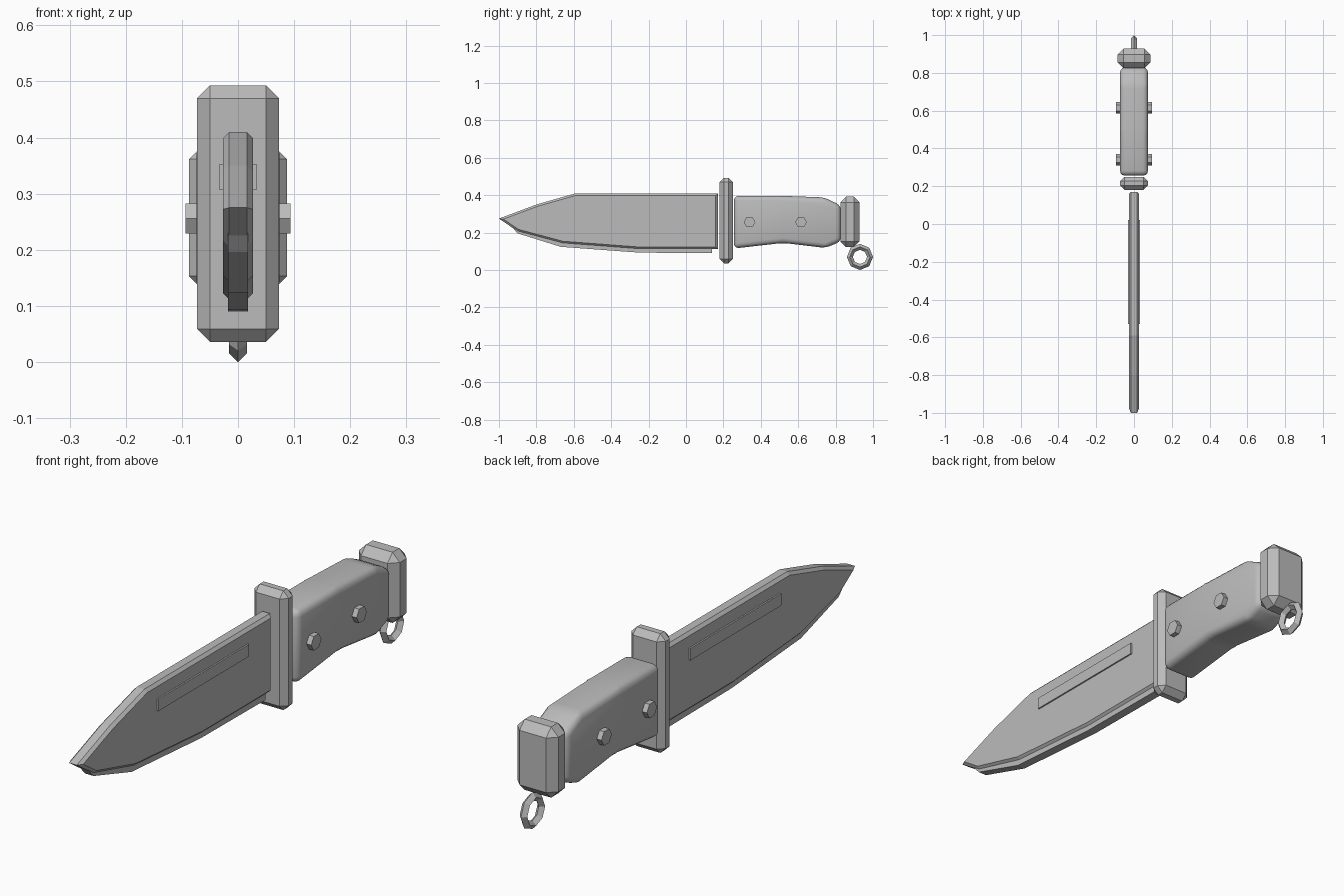
import bpy, bmesh, math
from mathutils import Matrix

if "Cube" in bpy.data.objects:
    bpy.data.objects.remove(bpy.data.objects["Cube"])

steel = bpy.data.materials.new("plain grey")
steel.diffuse_color = (0.5, 0.5, 0.5, 1)
steel.use_nodes = True
steel.node_tree.nodes["Principled BSDF"].inputs["Base Color"].default_value = steel.diffuse_color


def finish(name, bm):
    bmesh.ops.recalc_face_normals(bm, faces=bm.faces)
    me = bpy.data.meshes.new(name)
    bm.to_mesh(me)
    bm.free()
    me.materials.append(steel)
    ob = bpy.data.objects.new(name, me)
    bpy.context.collection.objects.link(ob)
    return ob


def slab(name, profile, half, bevel=0.0, segments=1, corners=False):
    """Side profile (y, z) extruded across x, with bevelled rims."""
    bm = bmesh.new()
    face = bm.faces.new([bm.verts.new((-half, y, z)) for y, z in profile])
    ext = bmesh.ops.extrude_face_region(bm, geom=[face])
    for v in ext["geom"]:
        if isinstance(v, bmesh.types.BMVert):
            v.co.x = half
    bmesh.ops.recalc_face_normals(bm, faces=bm.faces)
    if bevel:
        edges = [e for e in bm.edges
                 if corners or abs(e.verts[0].co.x - e.verts[1].co.x) < 1e-6]
        bmesh.ops.bevel(bm, geom=edges, offset=bevel, segments=segments,
                        profile=0.5, affect='EDGES', clamp_overlap=True)
    return finish(name, bm)


def box(name, x, y0, y1, z0, z1, bevel=0.0):
    return slab(name, [(y0, z0), (y1, z0), (y1, z1), (y0, z1)], x, bevel, 1, True)


# Blade, cutting edge and raised strip on both faces
slab("blade", [(-1, 0.275), (-0.8, 0.35), (-0.59, 0.41), (0.17, 0.41),
               (0.17, 0.112), (-0.25, 0.112), (-0.66, 0.143), (-0.9, 0.207)],
     0.027, 0.011)
slab("cutting_edge", [(-0.95, 0.25), (-0.67, 0.17), (-0.25, 0.14), (0.14, 0.14),
                      (0.14, 0.09), (-0.25, 0.093), (-0.67, 0.124), (-0.9, 0.196)],
     0.018)
box("blade_strip", 0.033, -0.53, 0.02, 0.307, 0.353)

# Guard and pommel
box("guard", 0.073, 0.18, 0.25, 0.036, 0.493, 0.023)
box("pommel", 0.087, 0.825, 0.928, 0.122, 0.393, 0.031)

# Rounded grip
grip = slab("grip", [(0.256, 0.397), (0.5, 0.397), (0.74, 0.388), (0.828, 0.345),
                     (0.828, 0.152), (0.745, 0.118), (0.52, 0.145), (0.256, 0.115)],
            0.074, 0.026, 3, True)
bpy.context.view_layer.objects.active = grip
grip.select_set(True)
bpy.ops.object.shade_smooth_by_angle(angle=math.radians(40))
grip.select_set(False)

# Hexagonal rivets through the grip
for i, y in enumerate((0.34, 0.615)):
    bm = bmesh.new()
    bmesh.ops.create_cone(bm, cap_ends=True, segments=6, radius1=0.031,
                          radius2=0.031, depth=0.188)
    # turn the axis to x, with corners pointing along y
    bm.transform(Matrix.Translation((0, y, 0.256)) @ Matrix.Rotation(math.pi / 2, 4, 'Y'))
    ys = [v.co.y - y for v in bm.verts]
    if max(ys) < 0.029:
        bm.transform(Matrix.Translation((0, y, 0.256)) @ Matrix.Rotation(math.pi / 6, 4, 'X')
                     @ Matrix.Translation((0, -y, -0.256)))
    finish(f"rivet_{i + 1}", bm)

# Octagonal lanyard ring with diamond section
bm = bmesh.new()
rings = []
for i in range(8):
    a = i * math.pi / 4
    rings.append([bm.verts.new((x, 0.93 + r * math.cos(a), 0.07 + r * math.sin(a)))
                  for x, r in ((0, 0.07), (0.016, 0.054), (0, 0.038), (-0.016, 0.054))])
for i in range(8):
    p, q = rings[i], rings[(i + 1) % 8]
    for j in range(4):
        k = (j + 1) % 4
        bm.faces.new((p[j], q[j], q[k], p[k]))
finish("lanyard_ring", bm)
